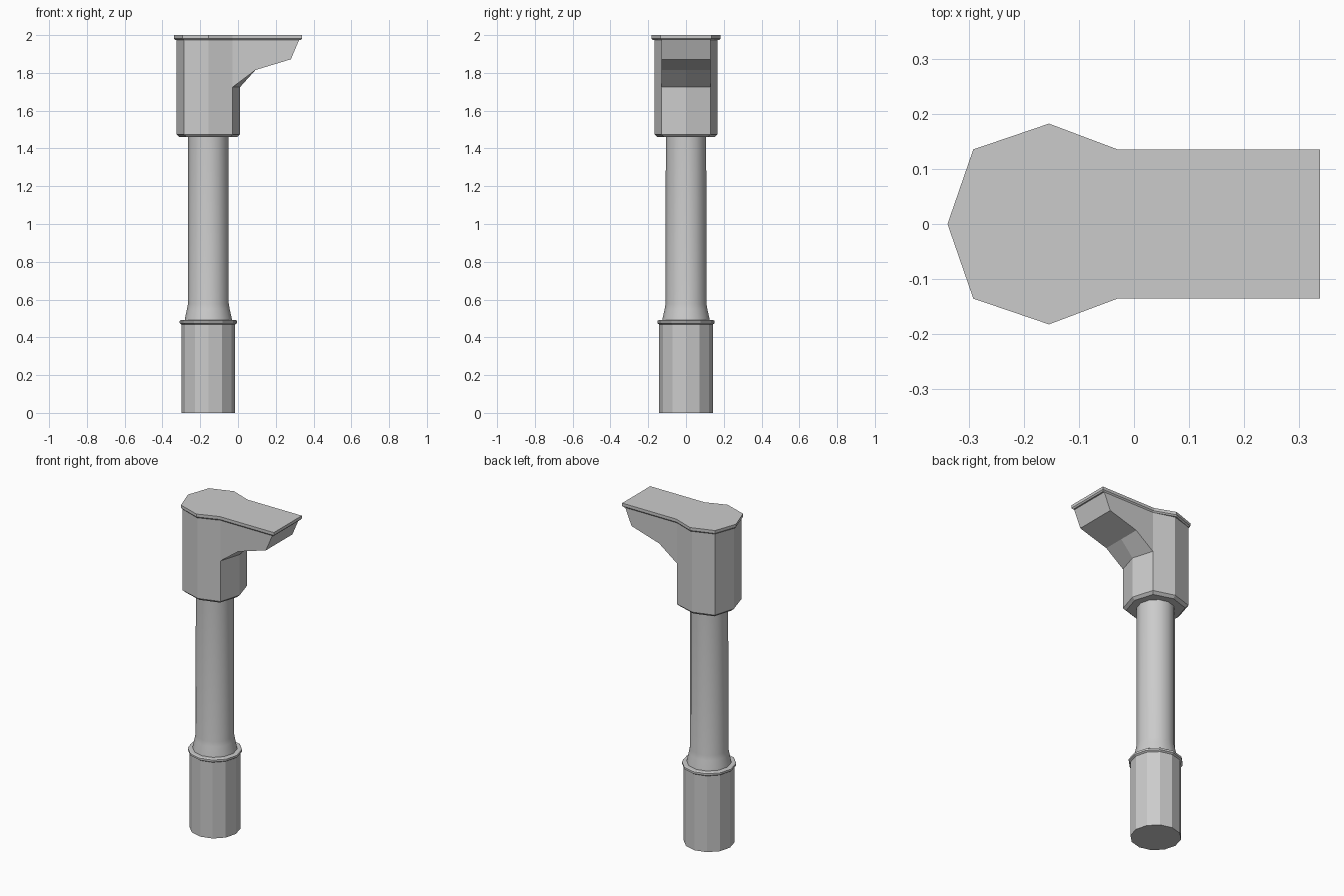
import bpy, bmesh
from math import sin, cos, pi

if "Cube" in bpy.data.objects:
    bpy.data.objects.remove(bpy.data.objects["Cube"])

CX = -0.157  # column axis


def make(name, bm, smooth=False):
    bmesh.ops.recalc_face_normals(bm, faces=bm.faces[:])
    me = bpy.data.meshes.new(name)
    bm.to_mesh(me)
    bm.free()
    ob = bpy.data.objects.new(name, me)
    bpy.context.collection.objects.link(ob)
    if smooth:
        for p in me.polygons:
            p.use_smooth = abs(p.normal.z) < 0.8
    return ob


def loft(name, rings, smooth=False):
    """Bridge equal-length rings of points and close both ends."""
    bm = bmesh.new()
    vs = [[bm.verts.new(p) for p in r] for r in rings]
    n = len(vs[0])
    for a, b in zip(vs, vs[1:]):
        for i in range(n):
            j = (i + 1) % n
            bm.faces.new((a[i], a[j], b[j], b[i]))
    bm.faces.new(vs[0])
    bm.faces.new(vs[-1])
    return make(name, bm, smooth)


def circle(r, z, n=12):
    return [(CX + r * cos(2 * pi * i / n), r * sin(2 * pi * i / n), z) for i in range(n)]


def octagon(r, c, z):
    pts = [(r, 0), (c, c), (0, r), (-c, c), (-r, 0), (-c, -c), (0, -r), (c, -c)]
    return [(CX + x, y, z) for x, y in pts]


def turned(name, profile, smooth=False):
    return loft(name, [circle(r, z) for r, z in profile], smooth)


# Twelve-sided column: base, collar, flared foot and shaft
turned("column_base", [(0.142, 0), (0.142, 0.475)])
turned("base_collar", [(0.142, 0.468), (0.152, 0.475), (0.152, 0.487), (0.146, 0.491)])
turned("shaft", [(0.126, 0.485), (0.123, 0.505), (0.113, 0.55), (0.108, 0.578),
                 (0.107, 1.465)], True)

# Octagonal head with a chamfered lower rim
loft("head", [octagon(0.152, 0.116, 1.46), octagon(0.168, 0.129, 1.475),
              octagon(0.168, 0.129, 1.98)])

# Bracket arm: one profile repeated at both sides and the centre line,
# where its inner corner follows the point of the octagon
def arm_profile(y, inner):
    return [(x, y, z) for x, z in [(inner, 1.98), (inner, 1.725), (0.092, 1.815),
                                   (0.28, 1.872), (0.326, 1.98)]]


loft("bracket_arm", [arm_profile(-0.129, CX + 0.129), arm_profile(0, 0.011),
                     arm_profile(0.129, CX + 0.129)])

# Top plate following the outline of head and arm
def plate_ring(d, z):
    half = [(0.339 - d, 0.136 - d), (-0.03, 0.136 - d), (-0.155, 0.183 - d),
            (-0.293 + d, 0.136 - d), (-0.34 + d, 0)]
    return [(x, y, z) for x, y in half] + [(x, -y, z) for x, y in half[-2::-1]]


loft("top_plate", [plate_ring(0.007, 1.974), plate_ring(0, 1.982), plate_ring(0, 2.0)])
